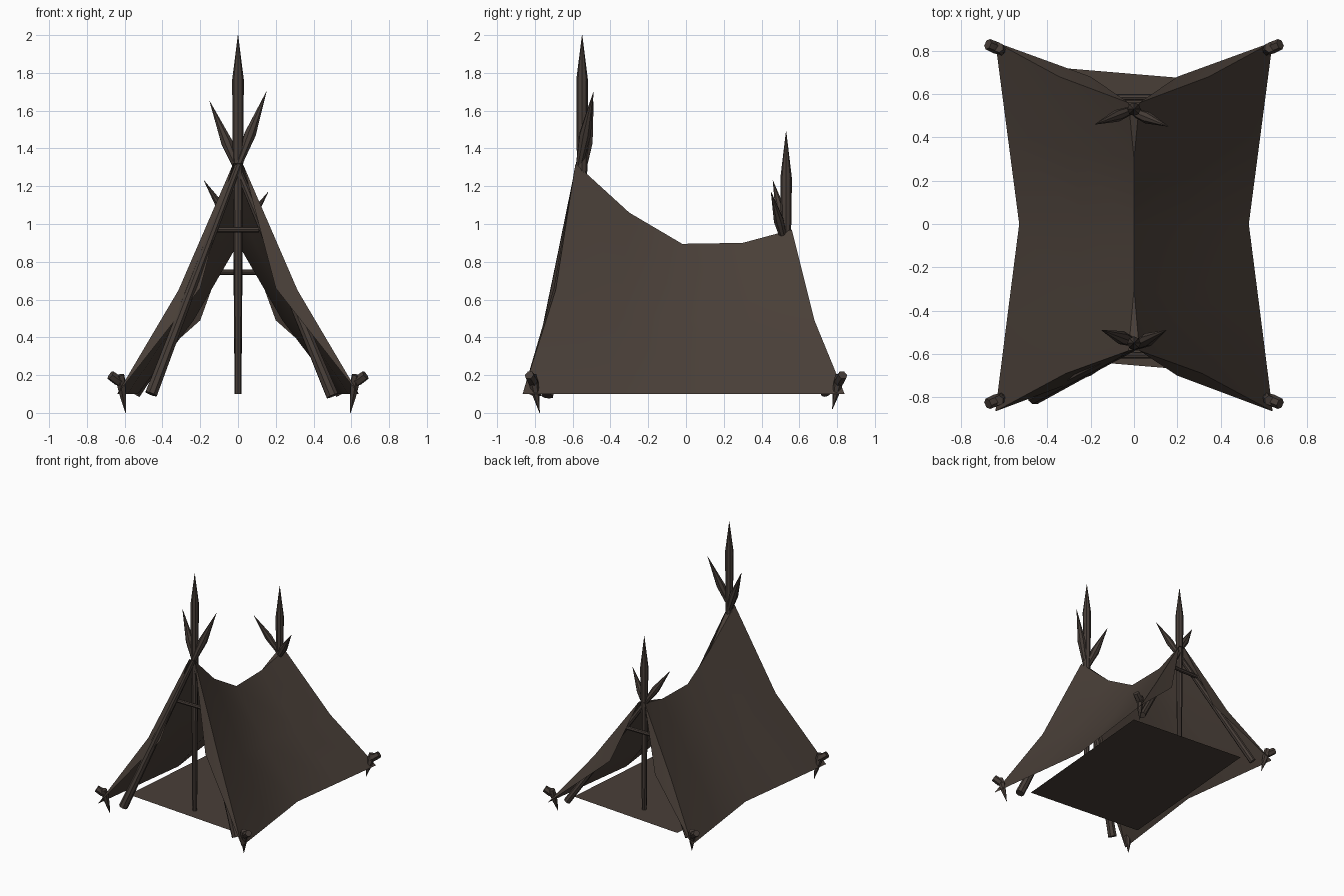
import bpy, bmesh, math
from mathutils import Vector

if "Cube" in bpy.data.objects:
    bpy.data.objects.remove(bpy.data.objects["Cube"])


def material(name, rgb):
    m = bpy.data.materials.new(name)
    m.diffuse_color = (*rgb, 1)
    m.use_nodes = True
    m.node_tree.nodes["Principled BSDF"].inputs["Base Color"].default_value = m.diffuse_color
    return m


CLOTH = material("dark brown hide", (0.066, 0.049, 0.039))
WOOD = material("dark brown wood", (0.062, 0.047, 0.039))


def finish(name, bm, mat, angle=40):
    bmesh.ops.recalc_face_normals(bm, faces=bm.faces)
    me = bpy.data.meshes.new(name)
    bm.to_mesh(me)
    bm.free()
    ob = bpy.data.objects.new(name, me)
    bpy.context.collection.objects.link(ob)
    me.materials.append(mat)
    bpy.ops.object.select_all(action='DESELECT')
    ob.select_set(True)
    bpy.context.view_layer.objects.active = ob
    bpy.ops.object.shade_smooth_by_angle(angle=math.radians(angle))
    return ob


def stick(name, a, b, profile, sides=8):
    """Round stick from a to b; profile is (fraction, radius) pairs."""
    a, b = Vector(a), Vector(b)
    q = (b - a).to_track_quat('Z', 'Y')
    bm = bmesh.new()
    rings = []
    for f, r in profile:
        c = a.lerp(b, f)
        rings.append([bm.verts.new(c + q @ Vector((r * math.cos(t), r * math.sin(t), 0)))
                      for t in (2 * math.pi * i / sides for i in range(sides))])
    for lo, hi in zip(rings, rings[1:]):
        for i in range(sides):
            j = (i + 1) % sides
            bm.faces.new((lo[i], lo[j], hi[j], hi[i]))
    bm.faces.new(rings[0])
    bm.faces.new(rings[-1])
    return finish(name, bm, WOOD)


# Hide cover: ridge, middle and hem rows for one side, mirrored to the other
ridge = [(.025, -.585, 1.32), (0, -.30, 1.06), (0, -.02, .895), (0, .30, .90), (.025, .56, .97)]
middle = [(.315, -.69, .65), (.28, -.35, .55), (.235, 0, .49), (.28, .34, .48), (.345, .68, .49)]
hem = [(.64, -.865, .10), (.585, -.43, .10), (.53, 0, .10), (.585, .42, .10), (.64, .84, .10)]
lips = [(0, (.20, -.70, .66)), (4, (.20, .68, .49))]   # edges folded in over the poles
bm = bmesh.new()
tops = []
for s in (-1, 1):
    rows = [[bm.verts.new((s * x, y, z)) for x, y, z in row] for row in (ridge, middle, hem)]
    tops.append(rows[0])
    for r0, r1 in zip(rows, rows[1:]):
        for i in range(4):
            bm.faces.new((r0[i], r0[i + 1], r1[i + 1], r1[i]))
    for i, (x, y, z) in lips:
        v = bm.verts.new((s * x, y, z))
        bm.faces.new((rows[0][i], rows[1][i], v))
        bm.faces.new((v, rows[1][i], rows[2][i]))
for end, inner in ((0, 1), (4, 3)):
    bm.faces.new((tops[0][end], tops[1][end], tops[0][inner]))
bmesh.ops.remove_doubles(bm, verts=bm.verts, dist=0.001)
finish("hide_cover", bm, CLOTH, 50)

# Ground mat, turned slightly
bm = bmesh.new()
t = math.radians(-4.8)
bm.faces.new([bm.verts.new((x * math.cos(t) - y * math.sin(t),
                            .02 + x * math.sin(t) + y * math.cos(t), .10))
              for x, y in ((-.49, -.67), (.49, -.67), (.49, .67), (-.49, .67))])
finish("ground_mat", bm, CLOTH)

# Upright poles with sharpened tops
stick("front_upright_pole", (0, -.55, .10), (0, -.55, 2.0),
      [(0, .018), (.5, .024), (.65, .028), (.875, .031), (1, .001)])
stick("back_upright_pole", (0, .53, .10), (0, .53, 1.49),
      [(0, .018), (.5, .024), (.68, .028), (.82, .031), (1, .001)])

# Crossed leaning poles
lean = [(0, .034), (.45, .024), (.76, .019), (.86, .032), (1, .001)]
stick("front_left_pole", (-.46, -.80, .10), (.15, -.49, 1.70), lean)
stick("front_right_pole", (.50, -.735, .09), (-.15, -.49, 1.65), lean)
back = [(0, .026), (.45, .022), (.76, .018), (.86, .028), (1, .001)]
stick("back_left_pole", (-.54, .74, .10), (.16, .45, 1.17), back)
stick("back_right_pole", (.54, .74, .10), (-.18, .46, 1.23), back)

# Crossbars
bar = [(0, .015), (1, .015)]
stick("front_crossbar", (-.11, -.605, .97), (.11, -.605, .97), bar)
stick("back_crossbar", (-.12, .585, .745), (.12, .585, .745), bar)

# Corner pegs: a spike with a stubby side branch
for sx, side in ((-1, "left"), (1, "right")):
    for sy, end in ((-1, "front"), (1, "back")):
        stick(f"{end}_{side}_peg", (sx * .595, sy * .775, .0 if sy < 0 else .02),
              (sx * .625, sy * .815, .20),
              [(0, .001), (.45, .018), (.8, .026), (1, .024)], 6)
        stick(f"{end}_{side}_peg_branch", (sx * .605, sy * .80, .15),
              (sx * .675, sy * .83, .20), [(0, .018), (.4, .028), (1, .026)], 6)
